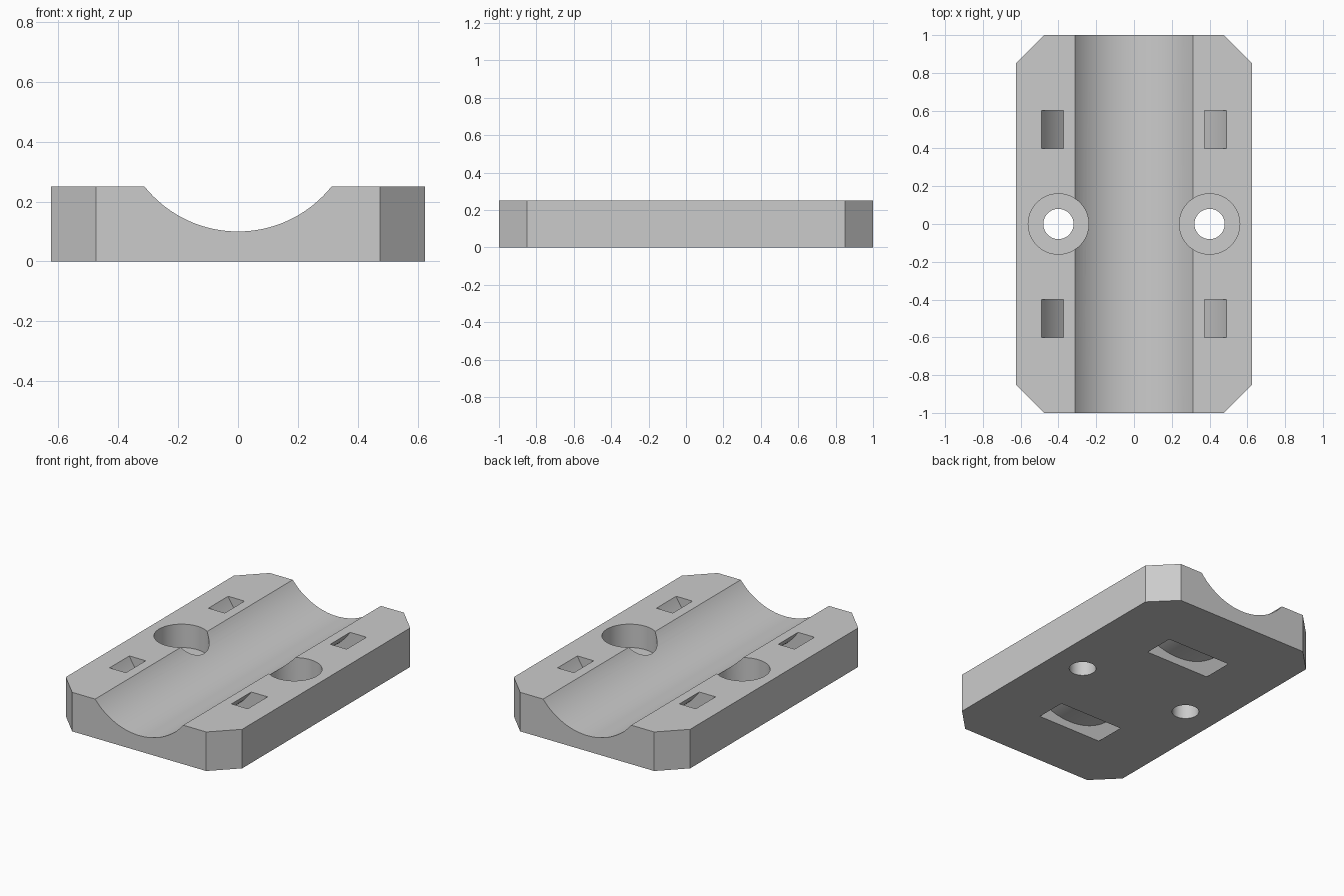
import bpy
import bmesh
from math import cos, sin, radians, tau
from mathutils import Vector

cube = bpy.data.objects.get("Cube")
if cube:
    bpy.data.objects.remove(cube, do_unlink=True)

grey = bpy.data.materials.new("plain grey")
grey.use_nodes = True
colour = (0.6, 0.6, 0.6, 1)
grey.diffuse_color = colour
grey.node_tree.nodes["Principled BSDF"].inputs["Base Color"].default_value = colour


def prism(name, points, direction):
    """Extrude a closed 3D outline along a direction."""
    bm = bmesh.new()
    face = bm.faces.new([bm.verts.new(p) for p in points])
    top = bmesh.ops.extrude_face_region(bm, geom=[face], use_keep_orig=True)["geom"]
    moved = [v for v in top if isinstance(v, bmesh.types.BMVert)]
    bmesh.ops.translate(bm, verts=moved, vec=Vector(direction))
    bmesh.ops.recalc_face_normals(bm, faces=bm.faces)
    mesh = bpy.data.meshes.new(name)
    bm.to_mesh(mesh)
    bm.free()
    mesh.materials.append(grey)
    obj = bpy.data.objects.new(name, mesh)
    bpy.context.collection.objects.link(obj)
    return obj


def arc(radius, start, end, steps, y):
    """Arc about the channel axis, in the xz plane."""
    angles = [radians(start + (end - start) * i / steps) for i in range(steps + 1)]
    return [(radius * cos(a), y, AXIS_Z + radius * sin(a)) for a in angles]


def round_cutter(name, x, radius, z0, z1, sides=64):
    ring = [(x + radius * cos(tau * i / sides), radius * sin(tau * i / sides), z0)
            for i in range(sides)]
    return prism(name, ring, (0, 0, z1 - z0))


AXIS_Z = 0.5
W, L, H, CHAMFER = 0.625, 1.0, 0.25, 0.15

# Plate with chamfered corners
quarter = [(W, L - CHAMFER), (W - CHAMFER, L)]
outline = quarter + [(-x, y) for x, y in reversed(quarter)]
outline += [(-x, -y) for x, y in outline]
plate = prism("clamp_plate", [(x, y, 0) for x, y in outline], (0, 0, H))

# Round channel along the length
cutters = [prism("channel_cutter", arc(0.4, 180, 360, 60, -1.2), (0, 2.4, 0))]

# Counterbored screw holes
for side, x in (("left", 0.4), ("right", -0.4)):
    cutters.append(round_cutter(side + "_counterbore_cutter", x, 0.16, 0.1, 0.4))
    cutters.append(round_cutter(side + "_hole_cutter", x, 0.08, -0.1, 0.2))

# Curved strap slots that break through the underside
for end, y in (("front", -0.6), ("back", 0.4)):
    ring = arc(0.55, 200, 340, 48, y) + arc(0.45, 340, 200, 48, y)
    cutters.append(prism(end + "_strap_slot_cutter", ring, (0, 0.2, 0)))

bpy.context.view_layer.objects.active = plate
for cutter in cutters:
    mod = plate.modifiers.new(cutter.name, "BOOLEAN")
    mod.operation = "DIFFERENCE"
    mod.solver = "EXACT"
    mod.object = cutter
    bpy.ops.object.modifier_apply(modifier=mod.name)
    bpy.data.objects.remove(cutter, do_unlink=True)

bpy.ops.object.select_all(action="DESELECT")
plate.select_set(True)
bpy.ops.object.shade_smooth_by_angle(angle=radians(30))
